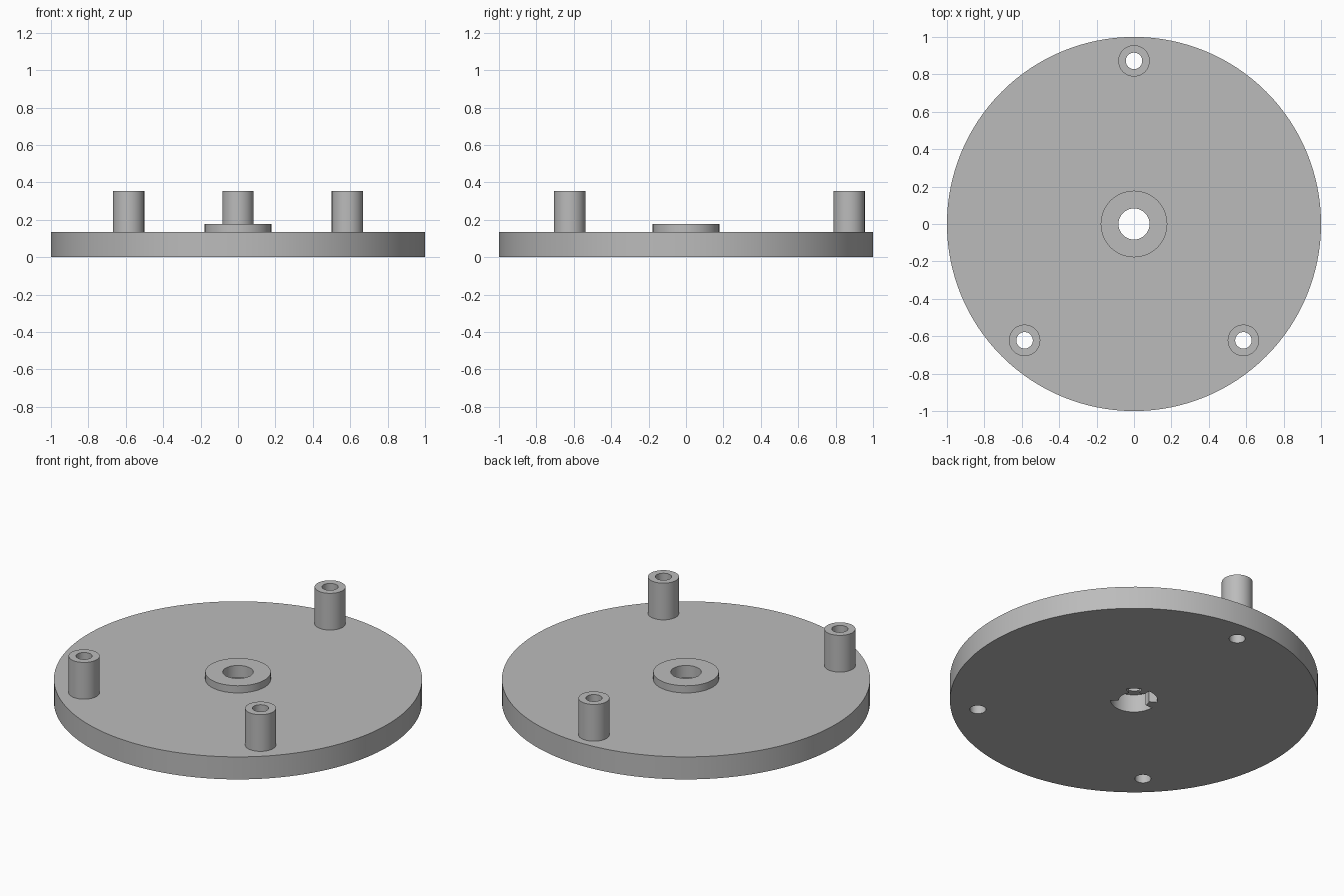
import bpy
import bmesh
from math import sin, cos, radians

if "Cube" in bpy.data.objects:
    bpy.data.objects.remove(bpy.data.objects["Cube"], do_unlink=True)

GREY = (0.5, 0.5, 0.5, 1)
grey = bpy.data.materials.new("plain grey")
grey.use_nodes = True
grey.diffuse_color = GREY
grey.node_tree.nodes["Principled BSDF"].inputs["Base Color"].default_value = GREY

PLATE_TOP, HUB_TOP, POST_TOP = 0.135, 0.178, 0.355
BORE, POST_BORE, POCKET = 0.083, 0.044, 0.127
POCKET_TOP = 0.107
POSTS = {"back_post": (0, 0.872), "front_left_post": (0.585, -0.622),
         "front_right_post": (-0.585, -0.622)}


def finish(name, bm, location=(0, 0, 0)):
    bmesh.ops.recalc_face_normals(bm, faces=bm.faces[:])
    mesh = bpy.data.meshes.new(name)
    bm.to_mesh(mesh)
    bm.free()
    mesh.materials.append(grey)
    obj = bpy.data.objects.new(name, mesh)
    bpy.context.collection.objects.link(obj)
    obj.location = location
    return obj


def smooth(obj):
    bpy.ops.object.select_all(action="DESELECT")
    obj.select_set(True)
    bpy.context.view_layer.objects.active = obj
    bpy.ops.object.shade_smooth_by_angle(angle=radians(30))


def arc(radius, start, end, steps):
    angles = [radians(start + (end - start) * i / steps) for i in range(steps + 1)]
    return [(radius * cos(a), radius * sin(a)) for a in angles]


def prism(name, outline, bottom, top, location=(0, 0, 0)):
    """Closed solid with a flat outline."""
    bm = bmesh.new()
    face = bm.faces.new([bm.verts.new((x, y, bottom)) for x, y in outline])
    solid = bmesh.ops.extrude_face_region(bm, geom=[face], use_keep_orig=True)
    moved = [v for v in solid["geom"] if isinstance(v, bmesh.types.BMVert)]
    bmesh.ops.translate(bm, verts=moved, vec=(0, 0, top - bottom))
    return finish(name, bm, location)


def disc(name, radius, bottom, top, sides, location=(0, 0, 0)):
    return prism(name, arc(radius, 0, 360, sides)[:-1], bottom, top, location)


def tube(name, inner, outer, bottom, top, sides, location=(0, 0, 0)):
    """Ring wall, open where it rests on the plate."""
    bm = bmesh.new()
    profile = [(inner, bottom), (inner, top), (outer, top), (outer, bottom)]
    loops = [[bm.verts.new((x, y, z)) for x, y in arc(r, 0, 360, sides)[:-1]]
             for r, z in profile]
    for a, b in zip(loops, loops[1:]):
        for i in range(sides):
            j = (i + 1) % sides
            bm.faces.new((a[i], a[j], b[j], b[i]))
    obj = finish(name, bm, location)
    smooth(obj)
    return obj


# Round plate
plate = disc("base_plate", 1, 0, PLATE_TOP, 128)

# Cutters: shaft bore, post bores and the keyed pocket underneath
cutters = [disc("bore_cutter", BORE, -0.1, 0.3, 64)]
for name, (x, y) in POSTS.items():
    cutters.append(disc(name + "_cutter", POST_BORE, -0.1, 0.3, 48, (x, y, 0)))
for start, end in [(-180, -40), (30, 70), (90, 150)]:
    outline = [(0, 0)] + arc(POCKET, start, end, 24)
    cutters.append(prism("pocket_cutter", outline, -0.1, POCKET_TOP))

bpy.context.view_layer.objects.active = plate
for cutter in cutters:
    cutter.hide_render = True
    cut = plate.modifiers.new("cut", "BOOLEAN")
    cut.operation = "DIFFERENCE"
    cut.solver = "EXACT"
    cut.object = cutter
    bpy.ops.object.modifier_apply(modifier=cut.name)
    bpy.data.objects.remove(cutter, do_unlink=True)
smooth(plate)

# Raised hub ring and the three hollow posts
tube("hub_ring", BORE, 0.178, PLATE_TOP, HUB_TOP, 64)
for name, (x, y) in POSTS.items():
    tube(name, POST_BORE, 0.084, PLATE_TOP, POST_TOP, 48, (x, y, 0))
